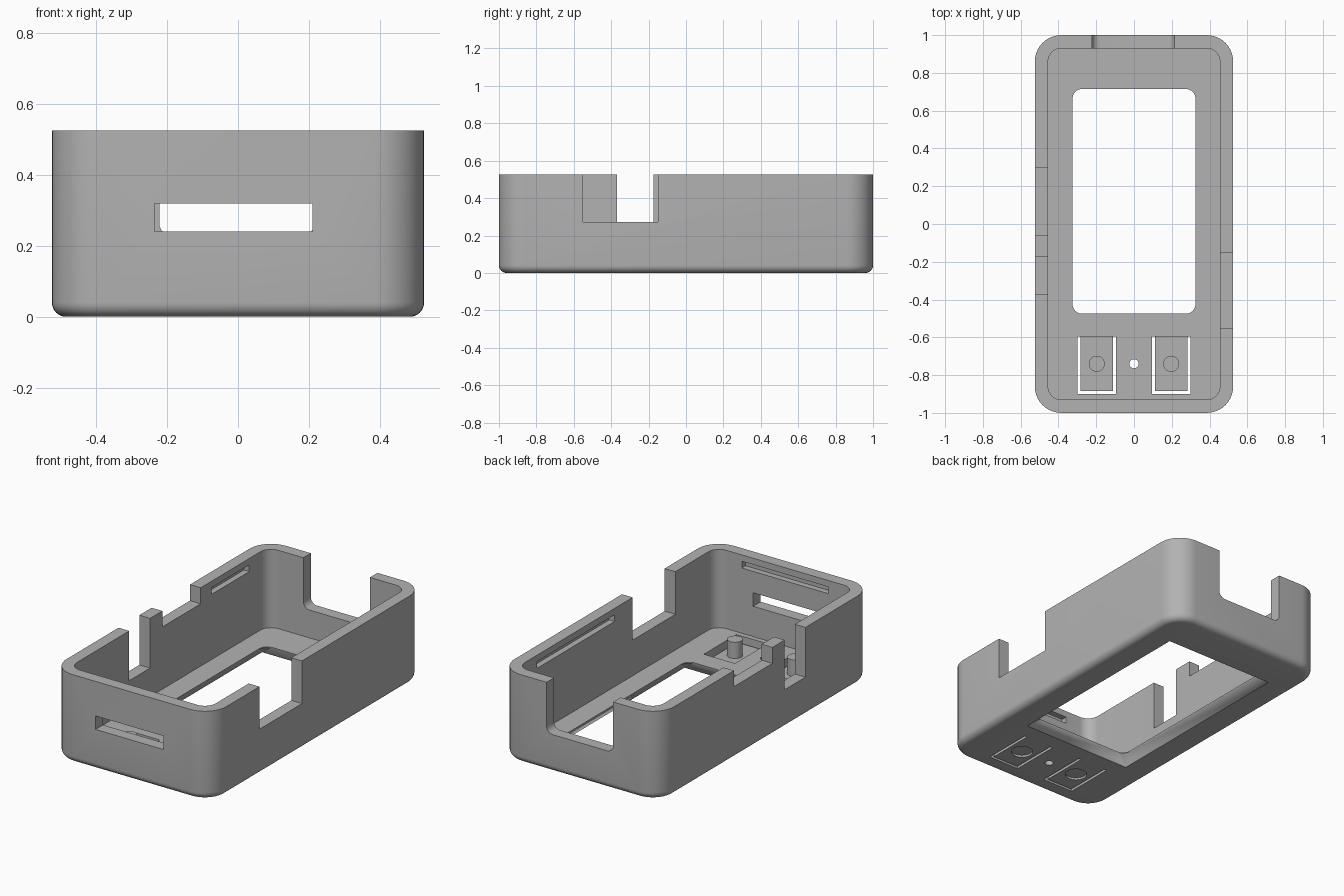
import bpy, bmesh, math
from mathutils import Matrix, Vector

cube = bpy.data.objects.get("Cube")
if cube:
    bpy.data.objects.remove(cube, do_unlink=True)

grey = bpy.data.materials.new("case_grey")
grey.use_nodes = True
colour = (0.45, 0.45, 0.45, 1)
grey.diffuse_color = colour
grey.node_tree.nodes["Principled BSDF"].inputs["Base Color"].default_value = colour

WIDTH, LENGTH, HEIGHT = 0.525, 1.0, 0.525   # half width, half length, height
WALL, FLOOR, RADIUS, FILLET = 0.07, 0.06, 0.14, 0.04


def make_object(name, bm):
    bmesh.ops.recalc_face_normals(bm, faces=bm.faces[:])
    mesh = bpy.data.meshes.new(name)
    bm.to_mesh(mesh)
    bm.free()
    mesh.materials.append(grey)
    obj = bpy.data.objects.new(name, mesh)
    bpy.context.collection.objects.link(obj)
    return obj


def rounded_ring(bm, x0, x1, y0, y1, r, z, steps=10):
    """Ring of vertices around a rounded rectangle."""
    corners = [(x1 - r, y1 - r), (x0 + r, y1 - r), (x0 + r, y0 + r), (x1 - r, y0 + r)]
    ring = []
    for i, (cx, cy) in enumerate(corners):
        for s in range(steps + 1):
            a = math.pi / 2 * (i + s / steps)
            ring.append(bm.verts.new((cx + r * math.cos(a), cy + r * math.sin(a), z)))
    return ring


def loft(name, rings_spec):
    """Closed solid through (x0, x1, y0, y1, radius, z) rings."""
    bm = bmesh.new()
    rings = [rounded_ring(bm, *spec) for spec in rings_spec]
    for low, high in zip(rings, rings[1:]):
        for i in range(len(low)):
            j = (i + 1) % len(low)
            bm.faces.new((low[i], low[j], high[j], high[i]))
    bm.faces.new(rings[0])
    bm.faces.new(rings[-1])
    return make_object(name, bm)


def box(name, x0, x1, y0, y1, z0, z1, round_y=0):
    bm = bmesh.new()
    lo, hi = Vector((x0, y0, z0)), Vector((x1, y1, z1))
    size = hi - lo
    bmesh.ops.create_cube(bm, size=1, matrix=Matrix.Translation((lo + hi) / 2)
                          @ Matrix.Diagonal((*size, 1)))
    if round_y:
        edges = [e for e in bm.edges if all(abs(v.co.z - z0) < 1e-5 for v in e.verts)
                 and abs(e.verts[0].co.y - e.verts[1].co.y) > 1e-4]
        bmesh.ops.bevel(bm, geom=edges, offset=round_y, segments=6,
                        profile=0.5, affect='EDGES')
    return make_object(name, bm)


def cylinder(name, x, y, r, z0, z1):
    bm = bmesh.new()
    bmesh.ops.create_cone(bm, cap_ends=True, segments=40, radius1=r, radius2=r,
                          depth=z1 - z0, matrix=Matrix.Translation((x, y, (z0 + z1) / 2)))
    return make_object(name, bm)


def cut(target, cutter):
    mod = target.modifiers.new("cut", 'BOOLEAN')
    mod.operation, mod.solver, mod.object = 'DIFFERENCE', 'EXACT', cutter
    bpy.context.view_layer.objects.active = target
    bpy.ops.object.modifier_apply(modifier=mod.name)
    bpy.data.objects.remove(cutter, do_unlink=True)


def inset_ring(d, r, z):
    return (-WIDTH + d, WIDTH - d, -LENGTH + d, LENGTH - d, r, z)


# Open tray with a rounded bottom edge
profile = []
for i in range(7):
    a = math.pi / 2 * i / 6
    d = FILLET * (1 - math.sin(a))
    profile.append(inset_ring(d, RADIUS - d, FILLET * (1 - math.cos(a))))
profile += [inset_ring(0, RADIUS, HEIGHT),
            inset_ring(WALL, RADIUS - WALL, HEIGHT),
            inset_ring(WALL, RADIUS - WALL, FLOOR)]
case = loft("case_body", profile)

# Screen window: straight lip plus a flared opening with sharp lower corners
window = (-0.325, 0.325, -0.475, 0.715, 0.05)
cut(case, loft("window_cutter", [(*window, -0.1), (*window, 0.2)]))
bm = bmesh.new()
rounded_ring(bm, *window, FLOOR - 0.005)
for x in (-0.36, 0.36):
    for y in (-0.5, 0.74):
        bm.verts.new((x, y, 0))
        bm.verts.new((x, y, -0.05))
bmesh.ops.convex_hull(bm, input=bm.verts[:])
cut(case, make_object("flare_cutter", bm))

# Wall openings
TOP = 0.7
openings = [
    (0.4, 0.6, -0.55, -0.15, 0.272, TOP),      # left side notch
    (-0.6, -0.4, -0.37, -0.175, 0.23, TOP),    # right side deep notch
    (-0.6, -0.4, -0.06, 0.30, 0.43, TOP),      # right side shallow notch
    (-0.235, 0.21, -1.1, -0.9, 0.24, 0.32),    # front slot
]
for dims in openings:
    cut(case, box("opening_cutter", *dims))
cut(case, box("back_cutter", -0.222, 0.215, 0.9, 1.1, 0.225, TOP, round_y=0.04))

# Snap grooves inside the walls
grooves = [
    (0.4, 0.49, 0.02, 0.745),
    (-0.49, -0.4, 0.40, 0.755),
    (-0.285, 0.285, -0.965, -0.9),
]
for dims in grooves:
    cut(case, box("groove_cutter", *dims, 0.447, 0.487))

# Flexible buttons: thin flap, slit on three sides, dimple below, post above
BUTTON_Y = -0.74
for side, label in ((-1, "right"), (1, "left")):
    cx = side * 0.197
    x0, x1, y0, y1 = cx - 0.102, cx + 0.102, -0.90, -0.595
    gap = 0.017
    cut(case, box("pocket_cutter", x0, x1, y0, y1, 0.025, 0.2))
    for slit in ((x0, x0 + gap, y0, y1), (x1 - gap, x1, y0, y1),
                 (x0, x1, y0, y0 + gap)):
        cut(case, box("slit_cutter", *slit, -0.1, 0.1))
    cut(case, cylinder("dimple_cutter", cx, BUTTON_Y, 0.06, -0.05, 0.012))
    post = cylinder(label + "_button_post", cx, BUTTON_Y, 0.042, 0.018, 0.122)
    post.select_set(True)
cut(case, cylinder("hole_cutter", 0, BUTTON_Y, 0.024, -0.1, 0.2))

# Smooth rounded surfaces, keep edges crisp
case.select_set(True)
bpy.context.view_layer.objects.active = case
bpy.ops.object.shade_smooth_by_angle(angle=math.radians(30))
